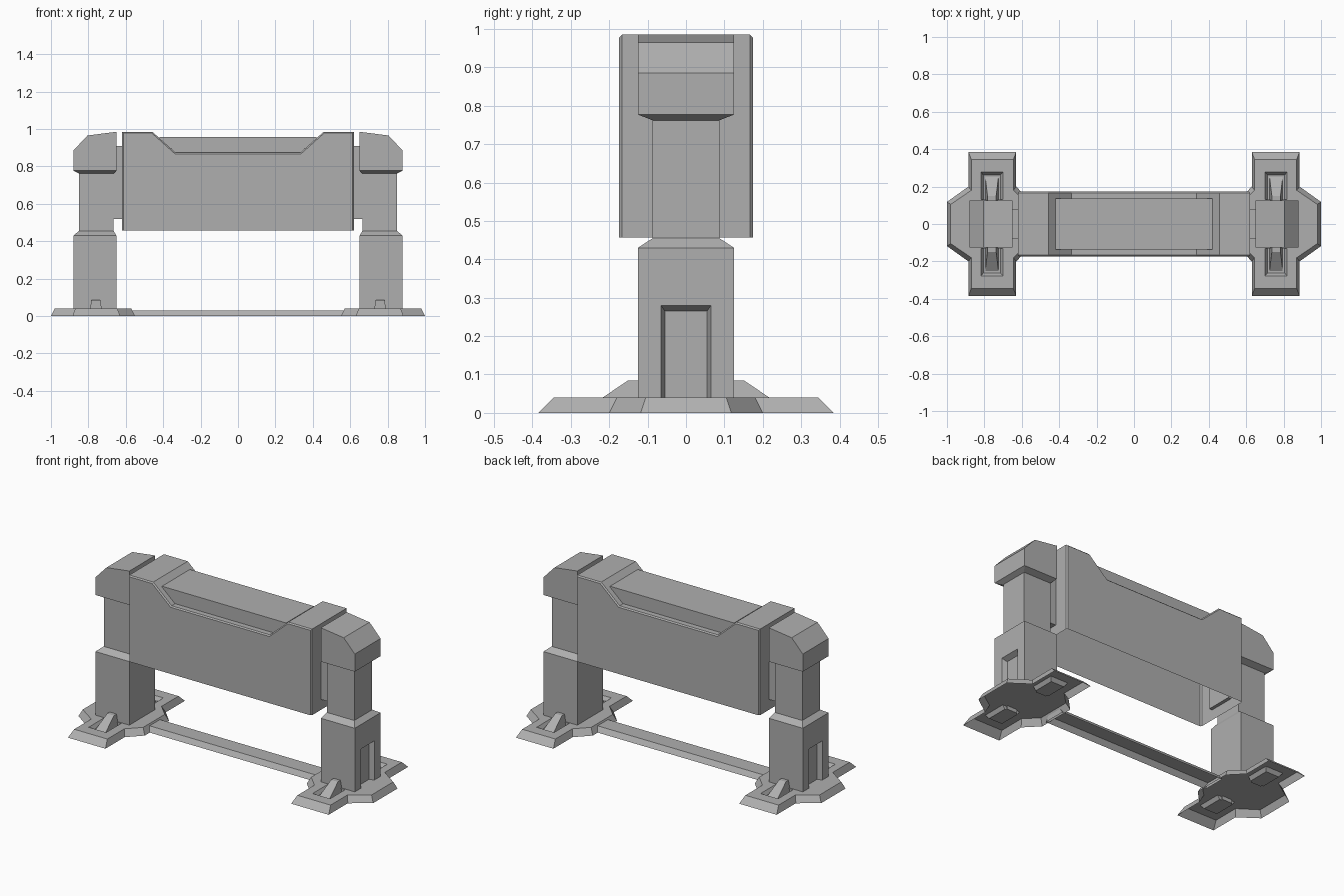
import bpy, bmesh

if "Cube" in bpy.data.objects:
    bpy.data.objects.remove(bpy.data.objects["Cube"])

# Mid-grey finish shared by every part
grey = bpy.data.materials.new("mid_grey")
grey.diffuse_color = (.43, .43, .43, 1)
grey.use_nodes = True
grey.node_tree.nodes["Principled BSDF"].inputs["Base Color"].default_value = grey.diffuse_color


def loft(name, sections):
    """Closed solid through cross-sections with equal point counts."""
    bm = bmesh.new()
    rings = [[bm.verts.new(p) for p in s] for s in sections]
    n = len(rings[0])
    for a, b in zip(rings, rings[1:]):
        for i in range(n):
            j = (i + 1) % n
            bm.faces.new((a[i], a[j], b[j], b[i]))
    bm.faces.new(rings[0])
    bm.faces.new(rings[-1])
    bmesh.ops.recalc_face_normals(bm, faces=bm.faces)
    me = bpy.data.meshes.new(name)
    bm.to_mesh(me)
    bm.free()
    me.materials.append(grey)
    ob = bpy.data.objects.new(name, me)
    bpy.context.collection.objects.link(ob)
    return ob


def rect(x0, x1, y0, y1, z):
    return [(x0, y0, z), (x1, y0, z), (x1, y1, z), (x0, y1, z)]


def box(name, x0, x1, y, z0, z1):
    return loft(name, [rect(x0, x1, -y, y, z0), rect(x0, x1, -y, y, z1)])


def prism(name, profile, y):
    return loft(name, [[(x, s, z) for x, z in profile] for s in (-y, y)])


def cut(ob, cutter):
    """Subtract the cutter and bake the result."""
    m = ob.modifiers.new("cut", 'BOOLEAN')
    m.operation, m.solver, m.object = 'DIFFERENCE', 'EXACT', cutter
    dg = bpy.context.evaluated_depsgraph_get()
    me = bpy.data.meshes.new_from_object(ob.evaluated_get(dg))
    ob.modifiers.clear()
    ob.data = me
    bpy.data.objects.remove(cutter)


def drop_faces(ob, test):
    bm = bmesh.new()
    bm.from_mesh(ob.data)
    bmesh.ops.delete(bm, geom=[f for f in bm.faces if test(f)], context='FACES')
    bm.to_mesh(ob.data)
    bm.free()


def mirror(ob, y=False):
    m = ob.modifiers.new("mirror", 'MIRROR')
    m.use_axis = (True, y, False)
    m.use_mirror_merge = False


# Cross-shaped foot plates with sloped skirt, slots and an open underside
def plan(half, z):
    return [(x, y, z) for x, y in half] + [(x, -y, z) for x, y in reversed(half)]


low = [(1.0, .118), (.885, .2), (.885, .385), (.63, .385), (.63, .2), (.55, .118)]
top = [(.98, .105), (.87, .18), (.87, .345), (.645, .345), (.645, .18), (.57, .105)]
foot = loft("foot_plate", [plan(low, 0), plan(top, .04)])
for s in (-1, 1):
    cut(foot, loft("slot_cutter", [rect(.715, .805, s * .13, s * .262, .018),
                                   rect(.70, .82, s * .13, s * .278, .041)]))
cut(foot, box("hole_cutter", .665, .845, .12, -.1, .1))
drop_faces(foot, lambda f: min(v.co.z for v in f.verts) < .001 and f.normal.z < .1)
mirror(foot)

# Sloped fins standing in the slots
fin = loft("foot_fin", [rect(.725, .795, .12, .25, .018),
                        rect(.737, .783, .12, .15, .085)])
mirror(fin, y=True)

# Ground rail between the feet, open underneath
rail = loft("ground_rail", [rect(-.565, .565, -.07, .07, 0),
                            rect(-.565, .565, -.05, .05, .03)])
drop_faces(rail, lambda f: f.normal.z < -.9)

# Stepped pillars with a recess in the outer face
pillar = loft("pillar", [rect(.65, .88, -.125, .125, .04),
                         rect(.65, .88, -.125, .125, .43),
                         rect(.665, .85, -.087, .087, .455),
                         rect(.665, .85, -.087, .087, .77)])
cut(pillar, loft("recess_cutter", [
    [(x, -y, 0), (x, y, 0), (x, y, z), (x, -y, z)]
    for x, y, z in ((.85, .055, .265), (.8815, .0655, .281))]))
mirror(pillar)

# Pillar caps with faceted shoulders and a tapered underside
cap = prism("pillar_cap", [(.65, .777), (.88, .777), (.88, .885),
                           (.805, .965), (.65, .985)], .125)
skirt = loft("cap_underside", [rect(.665, .85, -.087, .087, .762),
                               rect(.65, .88, -.125, .125, .777)])
# Brackets joining the panel to the pillars
bracket = box("bracket", .60, .67, .08, .52, .91)
for ob in (cap, skirt, bracket):
    mirror(ob)

# Main panel: dipped top, chamfered outlines, open underneath
half = [(.62, .457), (.62, .985), (.458, .985), (.333, .873)]
panel = prism("main_panel", half + [(-x, z) for x, z in reversed(half)], .174)
bm = bmesh.new()
bm.from_mesh(panel.data)
edges = [e for e in bm.edges
         if abs(e.verts[0].co.y - e.verts[1].co.y) < .01
         and max(v.co.z for v in e.verts) > .5]
bmesh.ops.bevel(bm, geom=edges, offset=.007, segments=1, affect='EDGES')
bm.to_mesh(panel.data)
bm.free()
drop_faces(panel, lambda f: all(v.co.z < .46 for v in f.verts))

# Raised core filling the dip, hollow below
core = box("panel_core", -.421, .421, .135, .874, .957)
drop_faces(core, lambda f: f.normal.z < -.9)
